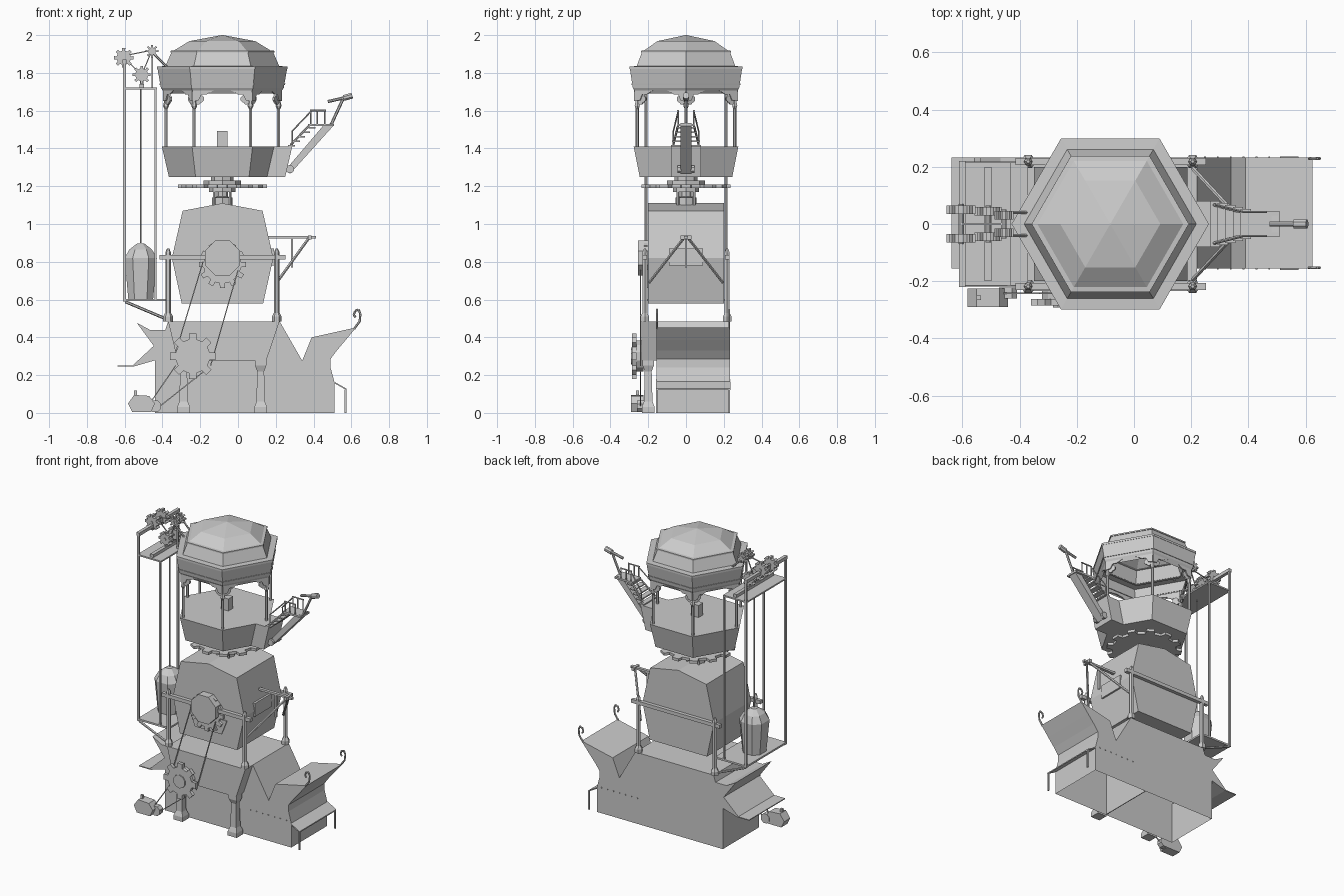
import bpy, bmesh
from math import sin, cos, pi, radians
from mathutils import Vector

CX = -0.083   # axis of the drum, turntable and cabin


def mesh(name, verts, faces):
    bm = bmesh.new()
    vs = [bm.verts.new(v) for v in verts]
    for f in faces:
        bm.faces.new([vs[i] for i in f])
    bmesh.ops.recalc_face_normals(bm, faces=bm.faces)
    me = bpy.data.meshes.new(name)
    bm.to_mesh(me)
    bm.free()
    ob = bpy.data.objects.new(name, me)
    bpy.context.collection.objects.link(ob)
    return ob


def loft(name, rings, caps=(True, True)):
    n = len(rings[0])
    faces = [(k*n+i, k*n+(i+1) % n, (k+1)*n+(i+1) % n, (k+1)*n+i)
             for k in range(len(rings)-1) for i in range(n)]
    if caps[0]:
        faces.append(tuple(range(n)))
    if caps[1]:
        faces.append(tuple((len(rings)-1)*n+i for i in range(n)))
    return mesh(name, [p for r in rings for p in r], faces)


def prism(name, pts, a, b):
    """Profile in x/z pushed along y from a to b."""
    return loft(name, [[(x, y, z) for x, z in pts] for y in (a, b)])


def box(name, x0, x1, y0, y1, z0, z1):
    return prism(name, [(x0, z0), (x1, z0), (x1, z1), (x0, z1)], y0, y1)


def rod(name, p, q, r=0.006, n=6, r2=None):
    p, q = Vector(p), Vector(q)
    rot = (q-p).to_track_quat('Z', 'Y')
    ring = lambda c, s: [c + rot @ Vector((s*cos(2*pi*(i+.5)/n), s*sin(2*pi*(i+.5)/n), 0)) for i in range(n)]
    return loft(name, [ring(p, r), ring(q, r if r2 is None else r2)])


def lathe(name, prof, n=6, cx=CX, cy=0, turn=0, caps=(True, True)):
    return loft(name, [[(cx+r*cos(turn+2*pi*i/n), cy+r*sin(turn+2*pi*i/n), z) for i in range(n)]
                       for r, z in prof], caps)


def gear_pts(cx, cz, r, teeth, depth):
    pts = []
    for i in range(teeth):
        for f, s in ((-.27, r-depth), (-.2, r), (.2, r), (.27, r-depth)):
            a = 2*pi*(i+f)/teeth
            pts.append((cx+s*cos(a), cz+s*sin(a)))
    return pts


def path(name, pts, r=0.006, n=6):
    for p, q in zip(pts, pts[1:]):
        rod(name, p, q, r, n)


# Hollow base with side hoppers, open underneath
base = prism("base_body", [(-.44, 0), (.51, 0), (.51, .165), (.49, .24), (.49, .285), (.523, .33), (.57, .385),
                           (.625, .452), (.39, .40), (.34, .276), (.22, .485), (-.37, .485), (-.385, .44),
                           (-.467, .44), (-.536, .477), (-.446, .355), (-.557, .252), (-.638, .252),
                           (-.638, .246), (-.55, .246), (-.44, .278)], -.155, .232)
bm = bmesh.new()
bm.from_mesh(base.data)
bmesh.ops.delete(bm, geom=[f for f in bm.faces if all(v.co.z < .001 for v in f.verts)], context='FACES')
bm.to_mesh(base.data)
bm.free()
box("base_partition", .095, .1, -.15, .228, .002, .47)
prism("front_overhang", [(-.32, .278), (.15, .278), (.22, .485), (-.37, .485)], -.235, -.155)
for x in (-.288, .12):
    lathe("front_leg", [(.048, 0), (.048, .03), (.032, .06), (.026, .22), (.042, .25), (.042, .28)],
          4, x, -.2, pi/4)
for i in range(7):
    for y in (-.157, .234):
        box("rivet", .2+i*.045, .206+i*.045, y-.002, y+.002, .172, .178)
# Side shelf, its legs and the hopper hooks
prism("side_shelf", [(.51, .165), (.575, .128), (.575, .12), (.51, .157)], -.16, .236)
for y in (-.153, .229):
    box("shelf_leg", .565, .575, y-.005, y+.005, 0, .125)
    path("hopper_hook", [(.615, y, .445), (.644, y, .485), (.648, y, .525), (.638, y, .547),
                         (.62, y, .54), (.613, y, .52), (.622, y, .505)])

# Tilting drum on four posts
prism("drum", [(-.298, .58), (.133, .58), (.187, .82), (.127, 1.07), (CX, 1.11), (-.293, 1.07), (-.353, .82)][:3] +
      [(.13, 1.07), (CX, 1.11), (-.293, 1.07), (-.35, .82)], -.2, .2)
for y in (-.218, .218):
    for x in (-.37, .205):
        lathe("drum_post", [(.026, .485), (.026, .51), (.015, .53), (.015, .85), (.006, .87)], 6, x, y)
    box("drum_bar", -.415, .252, y-.012, y+.012, .812, .836)
rod("drum_hub", (CX, -.2, .82), (CX, -.255, .82), .1, 8)
prism("drum_window", [(-.18, .66), (.02, .66), (.06, .76), (-.22, .76)], -.207, -.2)
prism("drum_gear", gear_pts(CX, .785, .125, 12, .025), -.222, -.205)
box("drum_side_panel", .15, .19, -.09, .09, .78, .87)

# Side hoist bracket
box("bracket_beam", .155, .412, -.01, .01, .922, .936)
box("bracket_cross", .37, .388, -.03, .03, .918, .94)
for s in (-1, 1):
    rod("bracket_strut", (.375, s*.012, .925), (.205, s*.195, .69), .008)
box("bracket_drop", .28, .292, -.006, .006, .77, .93)

# Drive gear, belts and motor
prism("drive_gear", gear_pts(-.24, .30, .122, 8, .03), -.285, -.262)
rod("drive_pulley", (-.24, -.225, .30), (-.24, -.262, .30), .085, 12)
rod("drive_hub", (-.24, -.285, .30), (-.24, -.292, .30), .045, 10)
for p, q in (((-.185, .80), (-.33, .32)), ((0, .755), (-.145, .25)),
             ((-.33, .25), (-.46, .06)), ((-.18, .22), (-.42, .03))):
    rod("drive_belt", (p[0], -.242, p[1]), (q[0], -.242, q[1]), .004, 4)
prism("motor_body", [(-.56, .005), (-.46, .005), (-.44, .05), (-.47, .09), (-.55, .095), (-.582, .05)], -.29, -.225)
box("motor_switch", -.55, -.535, -.265, -.25, .09, .118)
rod("motor_pulley", (-.44, -.222, .035), (-.44, -.26, .035), .034, 8)

# Turntable under the cabin
t = [(x, y, 1.19) for x, y in gear_pts(CX, 0, .237, 12, .035)]
loft("turntable_gear", [t, [(x, y, 1.208) for x, y, _ in t]])
lathe("turntable_hub", [(.055, 1.1), (.055, 1.14), (.03, 1.145), (.03, 1.17), (.07, 1.17), (.07, 1.205),
                        (.1, 1.21), (.1, 1.23), (.06, 1.23), (.06, 1.255)], 8)
for i in range(4):
    a = pi/4 + i*pi/2
    rod("turntable_foot", (CX+.06*cos(a), .06*sin(a), 1.08), (CX+.06*cos(a), .06*sin(a), 1.19), .008)

# Six-sided cabin
lathe("cabin_bowl", [(.283, 1.25), (.32, 1.41)])
prism("cabin_step_block", [(.13, 1.25), (.25, 1.25), (.287, 1.41), (.13, 1.41)], -.08, .08)
box("cabin_seat", -.112, -.055, -.025, .025, 1.41, 1.492)
for i in range(6):
    a = i*pi/3
    px, py = CX+.298*cos(a), .298*sin(a)
    rod("cabin_post", (px, py, 1.41), (px, py, 1.73), .009)
    # carved brackets either side of each post
    for s in (-1, 1):
        d = Vector((cos(a+s*2*pi/3), sin(a+s*2*pi/3), 0))
        for off, z, r in ((.022, 1.645, .014), (.034, 1.662, .02)):
            c = Vector((px, py, z)) + d*off
            nrm = Vector((-d.y, d.x, 0))*.006
            rod("post_scroll", c-nrm, c+nrm, r, 8)
    lathe("post_drop", [(.004, 1.6), (.016, 1.625), (.01, 1.65)], 6, px, py)
    # arched valance between the posts
    m, w = a+pi/6, .155
    half = [(w, 1.73), (w, 1.65), (.125, 1.655), (.11, 1.685), (.085, 1.685), (.05, 1.705)]
    prof = half + [(0, 1.71)] + [(-u, z) for u, z in reversed(half)]
    loft("arch_valance", [[(CX+r*cos(m)-u*sin(m), r*sin(m)+u*cos(m), z) for u, z in prof] for r in (.266, .274)])
# Canopy skirt and hollow dome
lathe("canopy_skirt", [(.305, 1.69), (.325, 1.72), (.343, 1.822)], caps=(False, False))
lathe("canopy_trim", [(.326, 1.735), (.332, 1.735), (.334, 1.745), (.326, 1.745)], caps=(False, False))
lathe("canopy_eave", [(.29, 1.82), (.345, 1.82), (.345, 1.834), (.30, 1.836)], caps=(False, False))
lathe("dome", [(.302, 1.834), (.27, 1.908), (.275, 1.908), (.275, 1.917), (.255, 1.919), (.175, 1.968), (.004, 2.0)],
      caps=(False, True))

# Stair, landing and telescope
prism("stair_beam", [(.255, 1.29), (.275, 1.265), (.505, 1.52), (.505, 1.535), (.455, 1.525)], -.03, .03)
for y in (-.034, .034):
    rod("stair_pivot", (.275, y-.01, 1.29), (.275, y+.01, 1.29), .022, 8)
for i in range(5):
    x, w = .265+i*.027, .08-i*.007
    box("stair_step", x, x+.036, -w, w, 1.41+i*.024, 1.418+i*.024)
box("landing", .37, .508, -.045, .045, 1.518, 1.53)
for y in (-.042, .042):
    for x in (.385, .42, .46):
        rod("rail_post", (x, y, 1.525), (x, y, 1.6), .004)
    rod("rail_top", (.38, y, 1.6), (.465, y, 1.6), .005)
    rod("stair_rail", (.285, y*1.6, 1.49), (.385, y, 1.595), .004)
    rod("stair_rail_post", (.288, y*1.6, 1.41), (.288, y*1.6, 1.49), .004)
    rod("landing_brace", (.375, y, 1.52), (.28, y*1.6, 1.42), .006)
rod("telescope_stand", (.495, 0, 1.53), (.555, 0, 1.66), .008)
rod("telescope_tube", (.475, 0, 1.648), (.57, 0, 1.67), .009, 8)
rod("telescope_end", (.56, 0, 1.667), (.605, 0, 1.68), .017, 8)

# Lift tower: platforms, masts and ropes
box("lift_floor", -.607, -.37, -.215, .215, .592, .604)
box("lift_top", -.607, -.43, -.215, .215, 1.712, 1.722)
for y in (-.212, .212):
    box("lift_mast", -.608, -.594, y-.007, y+.007, .59, 1.86)
    box("lift_inner_mast", -.442, -.432, y-.005, y+.005, .6, 1.72)
    rod("lift_brace", (-.595, y, .588), (-.375, y, .495), .008)
box("lift_crossbar", -.612, -.59, -.22, .22, 1.85, 1.872)
box("lift_middle_beam", -.522, -.498, -.2, .2, 1.722, 1.742)
rod("lift_rope", (-.515, 0, .9), (-.515, 0, 1.79), .004)
# Hoist gears and their supports
for x, z, r, off in ((-.605, 1.88, .052, .05), (-.51, 1.79, .048, .045), (-.455, 1.915, .034, .03)):
    for s in (-1, 1):
        prism("hoist_gear", gear_pts(x, z, r, 8, .014), s*off-.015, s*off+.015)
    rod("hoist_axle", (x, -off-.02, z), (x, off+.02, z), .01, 8)
box("hoist_stand", -.52, -.5, -.01, .01, 1.722, 1.79)
box("hoist_back_stand", -.459, -.449, -.006, .006, 1.722, 1.915)
path("hoist_chain", [(-.605, 0, 1.89), (-.455, 0, 1.92), (-.51, 0, 1.79), (-.605, 0, 1.88)], .004, 4)
for y in (-.04, .04):
    rod("hoist_strut", (-.455, y, 1.91), (-.36, y, 1.815), .006)
# Faceted cargo bag on the lift
levels = [(.066, .07, .604), (.085, .085, .82), (.06, .065, .865), (.02, .022, .896)]
loft("cargo_bag", [[(-.515+sx*a, sy*b, z) for sx, sy in
                    ((1, .5), (.5, 1), (-.5, 1), (-1, .5), (-1, -.5), (-.5, -1), (.5, -1), (1, -.5))]
                   for a, b, z in levels])
